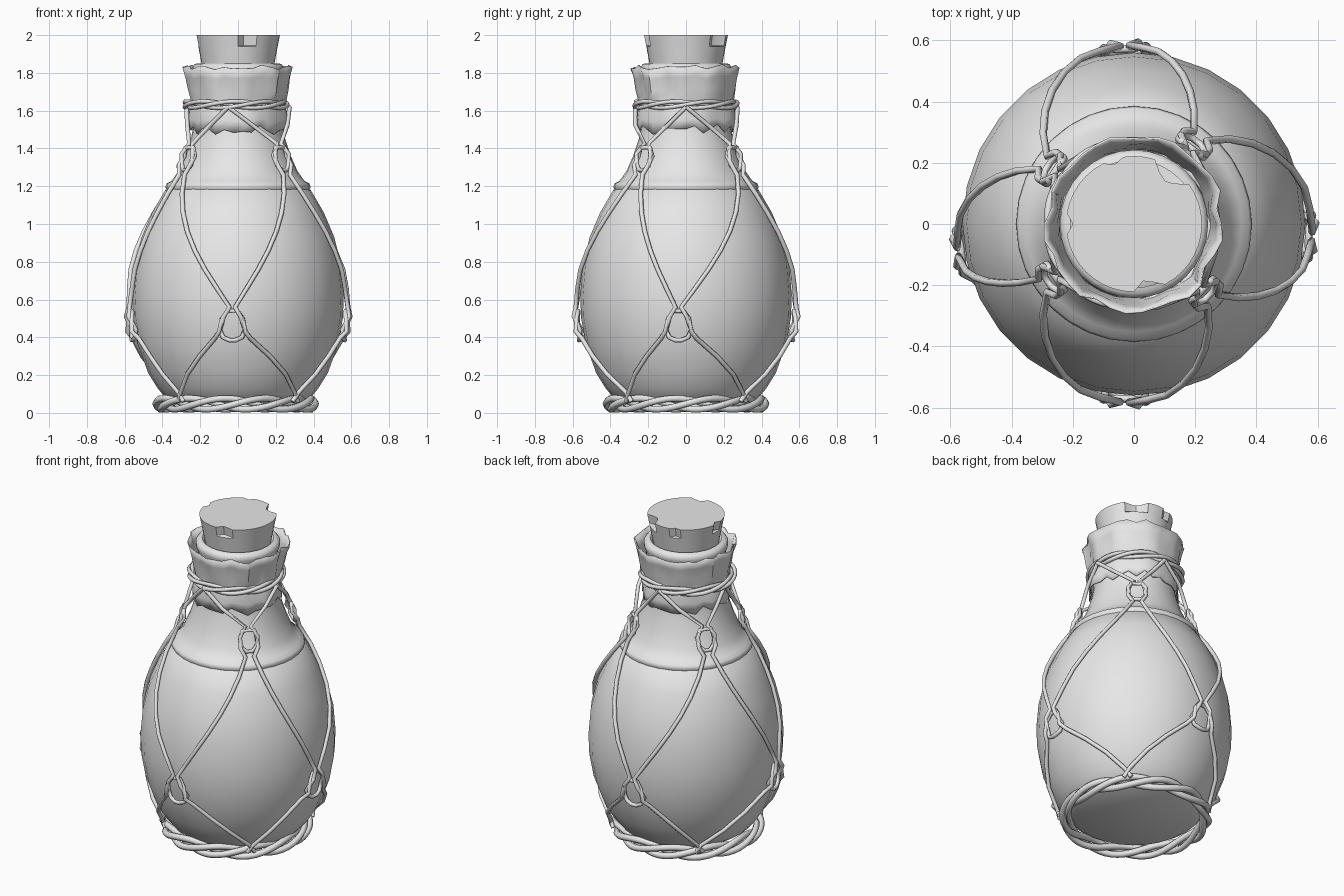
import bpy, bmesh, math, random
from math import sin, cos, pi, radians

if "Cube" in bpy.data.objects:
    bpy.data.objects.remove(bpy.data.objects["Cube"])

random.seed(4)
grey = bpy.data.materials.new("plain_grey")
grey.diffuse_color = (0.8, 0.8, 0.8, 1)
grey.use_nodes = True
grey.node_tree.nodes["Principled BSDF"].inputs["Base Color"].default_value = grey.diffuse_color


def finish(ob, angle):
    ob.data.materials.append(grey)
    bpy.ops.object.select_all(action='DESELECT')
    ob.select_set(True)
    bpy.context.view_layer.objects.active = ob
    bpy.ops.object.shade_smooth_by_angle(angle=radians(angle))


def rings_mesh(name, rings, cap_ends, angle=40):
    """Skin a stack of vertex loops, given from bottom to top."""
    bm = bmesh.new()
    loops = [[bm.verts.new(p) for p in ring] for ring in rings]
    n = len(loops[0])
    for a, b in zip(loops, loops[1:]):
        for i in range(n):
            j = (i + 1) % n
            bm.faces.new((a[i], a[j], b[j], b[i]))
    if cap_ends:
        bm.faces.new(loops[0][::-1])
        bm.faces.new(loops[-1])
    me = bpy.data.meshes.new(name)
    bm.to_mesh(me)
    bm.free()
    ob = bpy.data.objects.new(name, me)
    bpy.context.collection.objects.link(ob)
    finish(ob, angle)
    return ob


def lathe(name, profile, n, angle=40):
    return rings_mesh(name, [[(r * cos(2 * pi * i / n), r * sin(2 * pi * i / n), z)
                              for i in range(n)] for r, z in profile], True, angle)


def rope(name, paths, depth, cyclic):
    """Turn point lists into thin tubes."""
    cu = bpy.data.curves.new(name, 'CURVE')
    cu.dimensions = '3D'
    cu.bevel_depth = depth
    cu.bevel_resolution = 1
    cu.use_fill_caps = True
    for pts in paths:
        sp = cu.splines.new('POLY')
        sp.points.add(len(pts) - 1)
        for p, co in zip(sp.points, pts):
            p.co = (*co, 1)
        sp.use_cyclic_u = cyclic
    ob = bpy.data.objects.new(name, cu)
    bpy.context.collection.objects.link(ob)
    bpy.ops.object.select_all(action='DESELECT')
    ob.select_set(True)
    bpy.context.view_layer.objects.active = ob
    bpy.ops.object.convert(target='MESH')
    finish(bpy.context.view_layer.objects.active, 65)


# Bottle: belly, then collar, neck and rounded lip
lathe("bottle_belly", [(.34, .05), (.385, .08), (.425, .13), (.475, .21), (.53, .36), (.555, .5),
                       (.56, .62), (.547, .78), (.51, .93), (.455, 1.06), (.385, 1.18), (.33, 1.21)], 28)
lathe("bottle_neck", [(.35, 1.175), (.375, 1.178), (.385, 1.195), (.378, 1.215), (.352, 1.228),
                      (.315, 1.28), (.28, 1.36), (.25, 1.45), (.235, 1.52), (.225, 1.7), (.23, 1.78),
                      (.242, 1.81), (.242, 1.83), (.228, 1.848), (.205, 1.85), (.19, 1.835),
                      (.185, 1.80)], 32, 50)

# Cork with chipped upper edge
N = 40
chips = {5: .84, 6: .78, 7: .84, 20: .9, 31: .85, 32: .9, 12: .92}
cork = []
for r, z, chipped in [(.182, 1.79, 0), (.21, 1.94, 0), (.211, 1.945, 1), (.222, 2.0, 1)]:
    cork.append([(r * (chips.get(i, 1) if chipped else 1) * cos(2 * pi * i / N),
                  r * (chips.get(i, 1) if chipped else 1) * sin(2 * pi * i / N), z) for i in range(N)])
rings_mesh("cork", cork, True, 30)

# Crumpled cloth cover, pinched where it is tied
N = 34
fold = [random.uniform(-1, 1) for _ in range(N)]
fold2 = [random.uniform(-1, 1) for _ in range(N)]
cloth = []
rows = [(.26, 1.50, .012, .028), (.26, 1.55, .012, .01), (.254, 1.60, .009, 0), (.247, 1.63, .004, 0),
        (.253, 1.66, .008, 0), (.262, 1.71, .014, .008), (.273, 1.775, .017, .01), (.29, 1.83, .018, .014)]
for k, (r, z, amp, hem) in enumerate(rows):
    ring = []
    for i in range(N):
        t = 2 * pi * i / N
        mix = fold[i] if k < 4 else .55 * fold2[i] + .6 * sin(9 * t + k * .5)
        rr = r + amp * mix
        ring.append((rr * cos(t), rr * sin(t), z + hem * fold2[(i * 5) % N]))
    cloth.append(ring)
cover = rings_mesh("cloth_cover", cloth, False, 35)
mod = cover.modifiers.new("thickness", 'SOLIDIFY')
mod.thickness = .006


# Twisted cord rings round the foot and the neck
def twisted_ring(name, R, z, a, b, depth, turns, strands=3):
    paths = []
    for s in range(strands):
        pts = []
        for i in range(72):
            t = 2 * pi * i / 72
            ph = turns * t + 2 * pi * s / strands
            r = R + a * cos(ph)
            pts.append((r * cos(t) - .012, r * sin(t), z + b * sin(ph)))
        paths.append(pts)
    rope(name, paths, depth, True)


twisted_ring("foot_cord", .402, .048, .02, .029, .019, 4)
twisted_ring("neck_cord", .263, 1.632, .011, .017, .012, 3)

# Net: paths of (angle, height, extra radius) laid over the bottle
ENV = [(0, .425), (.1, .432), (.2, .487), (.4, .557), (.55, .574), (.8, .559), (1.0, .495),
       (1.19, .402), (1.3, .335), (1.4, .298), (1.5, .272), (1.7, .265)]


def env(z):
    for (z0, r0), (z1, r1) in zip(ENV, ENV[1:]):
        if z <= z1:
            return r0 + (r1 - r0) * (z - z0) / (z1 - z0)
    return ENV[-1][1]


def lay(keys, cyclic=False):
    pts = []
    ends = keys[1:] + ([(keys[0][0] + 2 * pi, *keys[0][1:])] if cyclic else [])
    for a, b in zip(keys, ends):
        n = max(1, int(abs(a[1] - b[1]) / .09))
        for i in range(n):
            f = i / n
            t, z, d = (a[k] + (b[k] - a[k]) * f for k in range(3))
            r = env(z) + d
            pts.append((r * cos(t), r * sin(t), z))
    if not cyclic:
        t, z, d = keys[-1]
        pts.append(((env(z) + d) * cos(t), (env(z) + d) * sin(t), z))
    return pts


def around(c, half):
    """Mirror half a knot about its centre angle."""
    return [(c - t, z, d) for t, z, d in half] + [(c + t, z, d) for t, z, d in reversed(half)]


low = [radians(a) for a in (-93, -4, 93, 189)]
high = [radians(a) for a in (-44, 53, 146, 214)]
foot = [radians(a) for a in (-135, -45, 45, 135, 225)]
neck = [radians(a) for a in (-101, 0, 90, 180, 259)]

# Upper cords hang from the neck and loop through the shoulder knots
upper = []
for i in range(4):
    knot = around(high[i], [(.05, 1.425, .01), (.16, 1.37, .02), (.13, 1.31, .0), (.05, 1.285, -.005)])
    upper.append(lay([(neck[i], 1.62, .005)] + knot + [(neck[i + 1], 1.62, .005)]))
rope("upper_net", upper, .012, False)

# Middle cord zigzags between the low knots and the shoulder knots
zigzag = []
for i in range(4):
    zigzag += around(low[i], [(.025, .56, .01), (.075, .51, .025), (.12, .44, .0), (.09, .40, .005),
                              (.03, .385, .015)])
    zigzag += around(high[i], [(.07, 1.26, .0), (.15, 1.31, .015), (.16, 1.36, .0), (.11, 1.405, .015)])
rope("middle_net", [lay(zigzag, True)], .0125, True)

# Lower cords rise from the foot and arch through the low knots
lower = []
for i in range(4):
    arch = around(low[i], [(.17, .395, .0), (.12, .43, .024), (.095, .50, .012), (.045, .54, .0)])
    lower.append(lay([(foot[i] - .05, .06, .0), (foot[i] + .03, .11, .005)] + arch
                     + [(foot[i + 1] - .03, .11, .0), (foot[i + 1] + .05, .06, .0)]))
rope("lower_net", lower, .0125, False)
